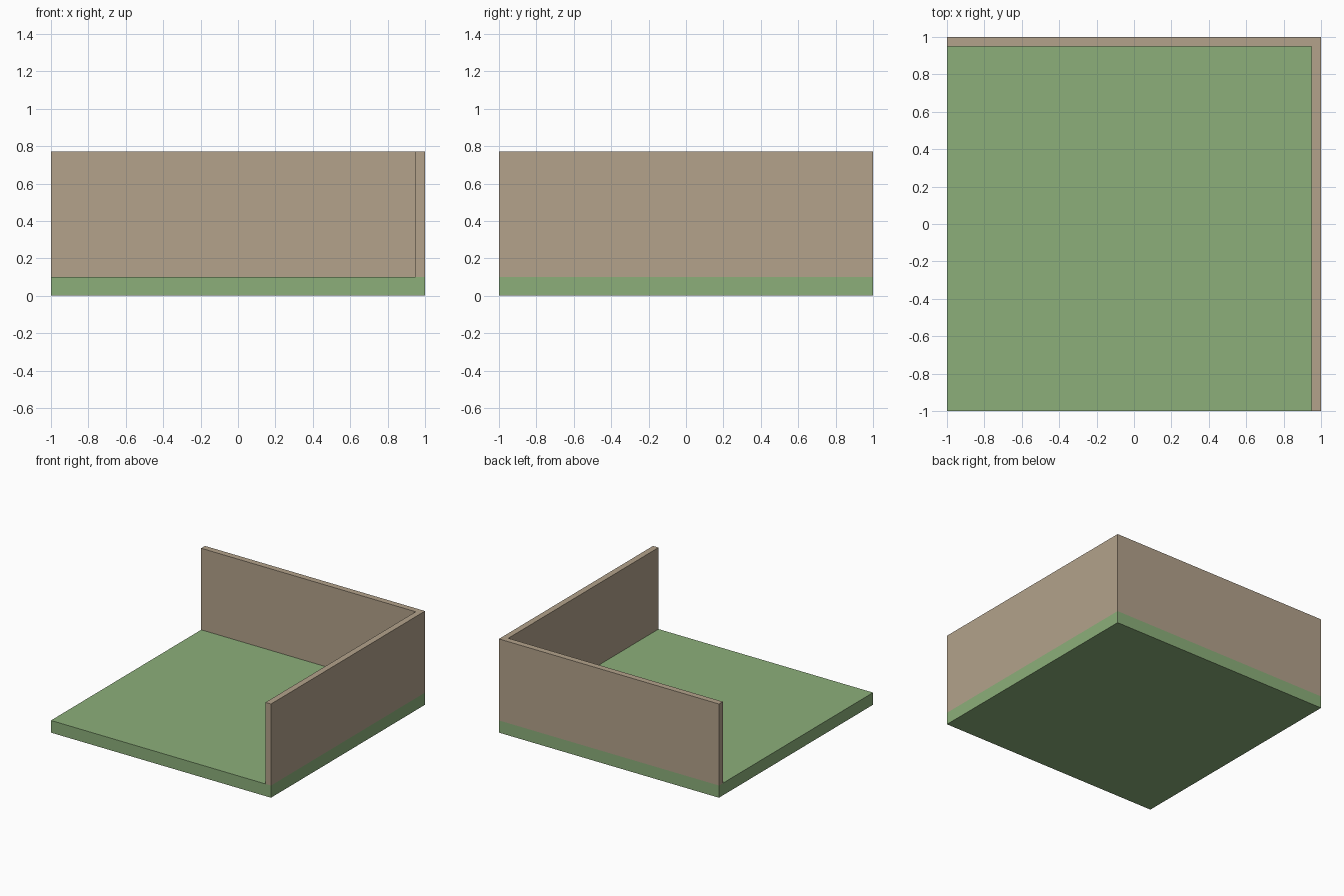
import bpy, bmesh

if "Cube" in bpy.data.objects:
    bpy.data.objects.remove(bpy.data.objects["Cube"])

FLOOR_TOP, WALL_TOP, T = 0.10, 0.77, 0.05


def material(name, rgb):
    m = bpy.data.materials.new(name)
    m.diffuse_color = (*rgb, 1.0)
    m.use_nodes = True
    m.node_tree.nodes["Principled BSDF"].inputs["Base Color"].default_value = m.diffuse_color
    return m


def prism(name, outline, z0, z1, mat):
    """Extrude a flat outline (counter-clockwise) from z0 up to z1."""
    bm = bmesh.new()
    face = bm.faces.new([bm.verts.new((x, y, z0)) for x, y in outline])
    geom = bmesh.ops.extrude_face_region(bm, geom=[face], use_keep_orig=True)["geom"]
    top = [v for v in geom if isinstance(v, bmesh.types.BMVert)]
    bmesh.ops.translate(bm, verts=top, vec=(0, 0, z1 - z0))
    bmesh.ops.recalc_face_normals(bm, faces=bm.faces)
    mesh = bpy.data.meshes.new(name)
    bm.to_mesh(mesh)
    bm.free()
    mesh.materials.append(mat)
    obj = bpy.data.objects.new(name, mesh)
    bpy.context.collection.objects.link(obj)
    return obj


green = material("floor green", (0.262, 0.429, 0.195))
tan = material("wall tan", (0.451, 0.361, 0.258))

# Square floor slab
prism("floor", [(-1, -1), (1, -1), (1, 1), (-1, 1)], 0, FLOOR_TOP, green)

# L-shaped wall along the right and back edges
prism("corner_wall",
      [(1 - T, -1), (1, -1), (1, 1), (-1, 1), (-1, 1 - T), (1 - T, 1 - T)],
      FLOOR_TOP, WALL_TOP, tan)
